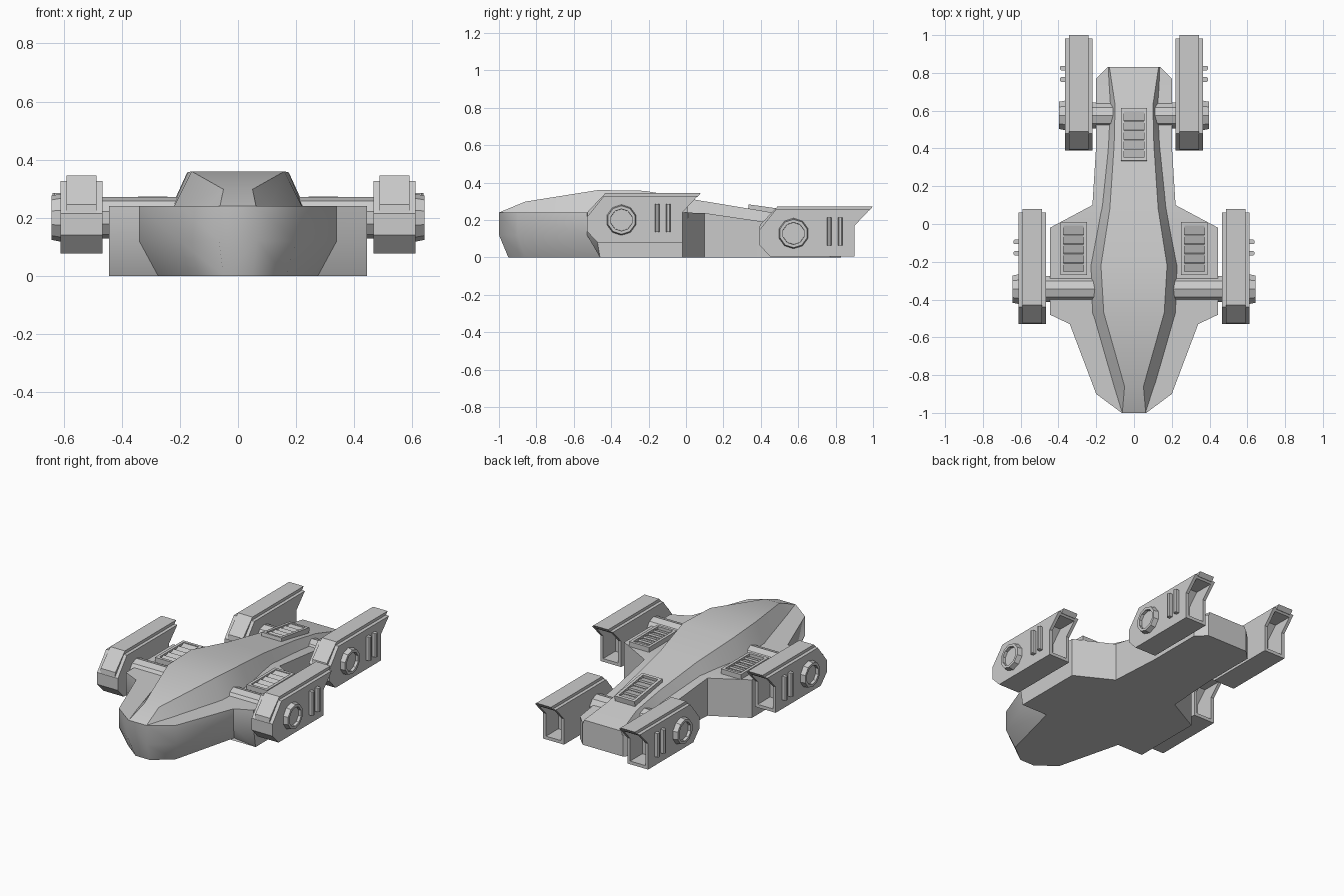
import bpy, bmesh, math
from mathutils import Matrix, Vector

if "Cube" in bpy.data.objects:
    bpy.data.objects.remove(bpy.data.objects["Cube"])


def finish(name, bm, mirror=False, smooth=None):
    bmesh.ops.recalc_face_normals(bm, faces=bm.faces[:])
    me = bpy.data.meshes.new(name)
    bm.to_mesh(me)
    bm.free()
    ob = bpy.data.objects.new(name, me)
    bpy.context.collection.objects.link(ob)
    if mirror:
        ob.modifiers.new("Mirror", 'MIRROR')
    if smooth:
        bpy.context.view_layer.objects.active = ob
        ob.select_set(True)
        bpy.ops.object.shade_smooth_by_angle(angle=math.radians(smooth))
        ob.select_set(False)
    return ob


def strips(bm, rails, closed):
    """Skin between neighbouring rails of points."""
    vs = [[bm.verts.new(p) for p in r] for r in rails]
    n = len(vs)
    for a in range(n if closed else n - 1):
        A, B = vs[a], vs[(a + 1) % n]
        for i in range(len(A) - 1):
            bm.faces.new((A[i], A[i + 1], B[i + 1], B[i]))
    for e in (0, -1):
        bm.faces.new([r[e] for r in vs])


def mirrored(rails):
    return rails + [[(-x, y, z) for x, y, z in r] for r in reversed(rails)]


def prism(bm, profile, x0, x1):
    """Extrude a (y, z) profile across x."""
    a = [bm.verts.new((x0, y, z)) for y, z in profile]
    b = [bm.verts.new((x1, y, z)) for y, z in profile]
    n = len(a)
    bm.faces.new(a)
    bm.faces.new(b[::-1])
    return [bm.faces.new((a[i], b[i], b[(i + 1) % n], a[(i + 1) % n])) for i in range(n)]


def recess(bm, faces, rim, move):
    bmesh.ops.recalc_face_normals(bm, faces=bm.faces[:])
    bmesh.ops.inset_region(bm, faces=faces, thickness=rim, use_even_offset=True)
    bmesh.ops.inset_region(bm, faces=faces, thickness=0.001, use_even_offset=True)
    bmesh.ops.translate(bm, verts=list({v for f in faces for v in f.verts}), vec=move)


def box(bm, size, loc, tilt=0):
    m = Matrix.Translation(loc) @ Matrix.Rotation(tilt, 4, 'X') @ Matrix.Diagonal((*size, 1))
    bmesh.ops.create_cube(bm, size=1, matrix=m)


# Lower hull: stacked outlines, with a chin that tucks in under the nose
top = [(.065, -1, .24), (.2, -.9, .24), (.34, -.53, .24), (.445, -.48, .24),
       (.445, -.02, .24), (.22, .1, .237), (.2, .42, .19), (.2, .77, .14), (.14, .83, .135)]
mid = [(x, y, .12) for x, y, z in top]
low = [(.05, -.95, 0), (.165, -.86, 0), (.275, -.43, 0)] + [(x, y, 0) for x, y, z in top[3:]]
low[3] = (.445, -.46, 0)
bm = bmesh.new()
strips(bm, mirrored([top, mid, low]), True)
finish("lower_hull", bm, smooth=38)

# Raised spine: (y, ridge x, ridge z, deck x, deck z)
spine = [(-1, .065, .235, .062, .24), (-.86, .11, .235, .05, .298), (-.47, .222, .235, .16, .36),
         (-.22, .23, .235, .175, .356), (.08, .175, .23, .128, .303), (.42, .14, .18, .105, .247),
         (.63, .13, .15, .1, .207), (.83, .138, .13, .13, .158)]
ridge = [(x, y, z) for y, x, z, _, _ in spine]
deck = [(x, y, z) for y, _, _, x, z in spine]
bm = bmesh.new()
strips(bm, mirrored([ridge, deck]), True)
finish("upper_spine", bm, smooth=25)


# Louvred vents
def vent(name, loc, tilt, mirror):
    bm = bmesh.new()
    w, l, h = .14, .28, .06
    for s in (-1, 1):
        box(bm, (.018, l, h), (s * (w - .018) / 2, 0, 0))
        box(bm, (w, .018, h), (0, s * (l - .018) / 2, 0))
    box(bm, (w - .02, l - .02, .03), (0, 0, -.01))
    for i in range(5):
        box(bm, (w - .03, .05, .012), (0, (i - 2) * .05, .012), .3)
    bm.transform(Matrix.Translation(loc) @ Matrix.Rotation(tilt, 4, 'X'))
    finish(name, bm, mirror)


vent("rear_vent", (0, .47, .234), -.14, False)
vent("wing_vent", (.32, -.13, .24), 0, True)


# Engine pods with axle, hub and side bars (built at the front place, then shifted)
def pod(name, shift, axle_in):
    sx, sy, sz = shift
    move = Matrix.Translation(shift)

    # hollow shell, open at the back
    bm = bmesh.new()
    sides = prism(bm, [(-.53, .14), (-.53, .215), (-.44, .327), (.062, .327),
                       (-.02, .24), (-.02, .077), (-.47, .077)], .467, .612)
    recess(bm, [sides[3], sides[4]], .02, Vector((0, -.12, 0)))
    bm.transform(move)
    finish(name + "_shell", bm, True)

    # raised top rail
    bm = bmesh.new()
    prism(bm, [(-.53, .2), (-.525, .245), (-.43, .345), (.08, .345), (.06, .322),
               (-.44, .322), (-.52, .2)], .488, .59)
    bm.transform(move)
    finish(name + "_rail", bm, True)

    # axle and dished hub
    bm = bmesh.new()
    turn = Matrix.Rotation(math.pi / 2, 4, 'Y') @ Matrix.Rotation(math.pi / 10, 4, 'Z')
    x0, x1 = axle_in - sx, .5
    bmesh.ops.create_cone(bm, cap_ends=True, segments=10, radius1=.072, radius2=.072, depth=x1 - x0,
                          matrix=Matrix.Translation(((x0 + x1) / 2, -.345, .2)) @ turn)
    bm.transform(move)
    finish(name + "_axle", bm, True)

    bm = bmesh.new()
    bmesh.ops.create_cone(bm, cap_ends=True, segments=10, radius1=.084, radius2=.076, depth=.04,
                          matrix=Matrix.Translation((.622, -.345, .2)) @ turn)
    face = max((f for f in bm.faces if len(f.verts) == 10), key=lambda f: f.calc_center_median().x)
    recess(bm, [face], .016, Vector((-.018, 0, 0)))
    bm.transform(move)
    finish(name + "_hub", bm, True)

    # paired upright bars
    bm = bmesh.new()
    for y in (-.155, -.095):
        box(bm, (.04, .024, .15), (.618, y, .21))
    bmesh.ops.bevel(bm, geom=[e for e in bm.edges if abs(e.verts[0].co.z - e.verts[1].co.z) > .1],
                    offset=.006, segments=1, affect='EDGES')
    bm.transform(move)
    finish(name + "_bars", bm, True)


pod("front_pod", (0, 0, 0), .2)
pod("rear_pod", (-.246, .92, -.072), .1)
